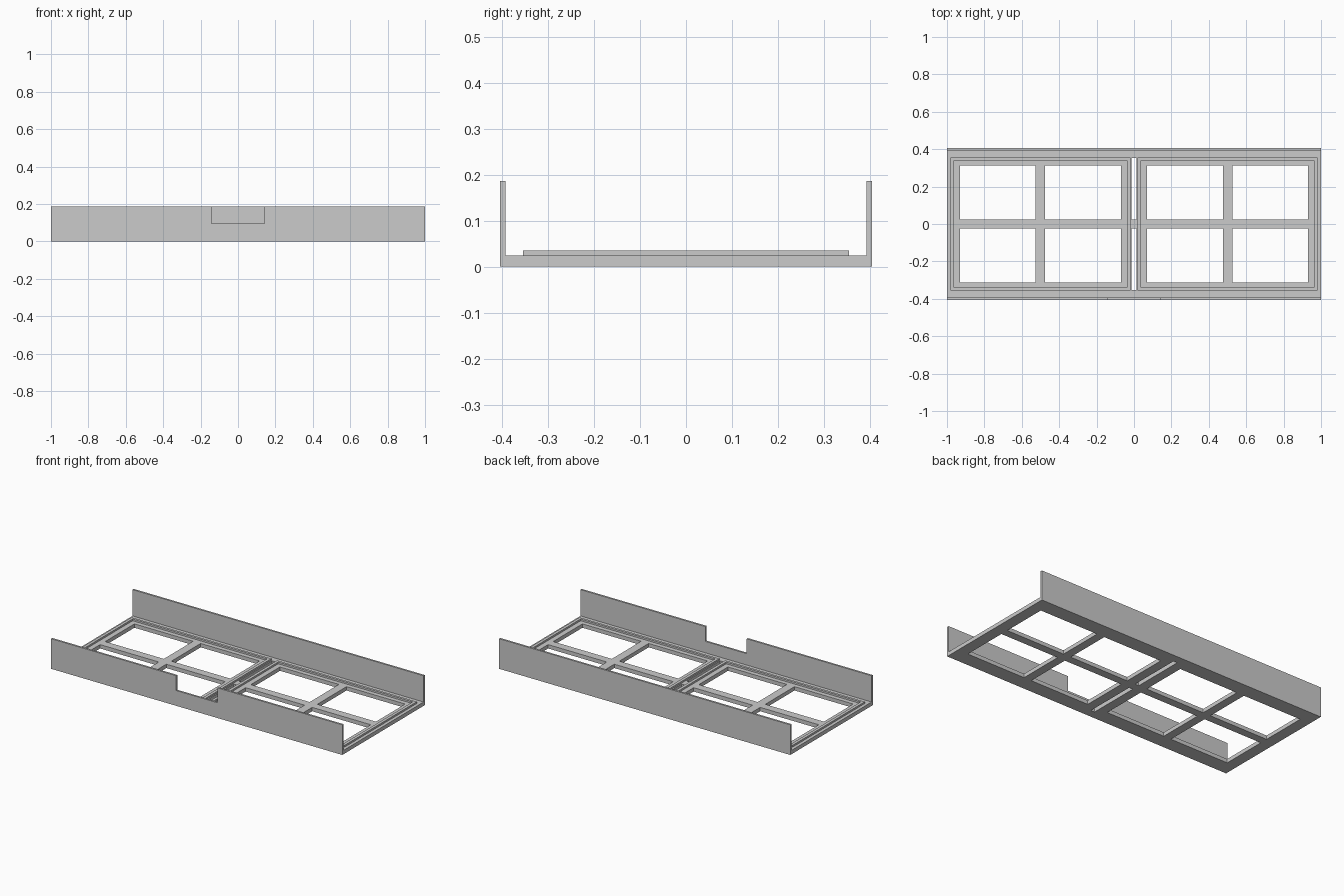
import bpy, bmesh
from mathutils import Vector

cube = bpy.data.objects.get("Cube")
if cube:
    bpy.data.objects.remove(cube, do_unlink=True)

grey = bpy.data.materials.new("plain_grey")
grey.use_nodes = True
colour = (0.6, 0.6, 0.6, 1)
grey.diffuse_color = colour
grey.node_tree.nodes["Principled BSDF"].inputs["Base Color"].default_value = colour


def cut_panel(name, us, vs, is_hole, place, depth):
    """Panel from a grid of cells, leaving out holes, extruded along depth."""
    bm = bmesh.new()
    grid = [[bm.verts.new(place(u, v)) for v in vs] for u in us]
    for i in range(len(us) - 1):
        for j in range(len(vs) - 1):
            if not is_hole((us[i] + us[i + 1]) / 2, (vs[j] + vs[j + 1]) / 2):
                bm.faces.new((grid[i][j], grid[i + 1][j],
                              grid[i + 1][j + 1], grid[i][j + 1]))
    loose = [v for v in bm.verts if not v.link_faces]
    bmesh.ops.delete(bm, geom=loose, context='VERTS')
    cap = bmesh.ops.extrude_face_region(bm, geom=bm.faces[:], use_keep_orig=True)
    moved = [g for g in cap["geom"] if isinstance(g, bmesh.types.BMVert)]
    bmesh.ops.translate(bm, vec=Vector(depth), verts=moved)
    bmesh.ops.recalc_face_normals(bm, faces=bm.faces[:])
    mesh = bpy.data.meshes.new(name)
    bm.to_mesh(mesh)
    bm.free()
    mesh.materials.append(grey)
    obj = bpy.data.objects.new(name, mesh)
    bpy.context.collection.objects.link(obj)
    return obj


def mirrored(values):
    return sorted([-v for v in values] + list(values))


LENGTH, WIDTH = 1.0, 0.405
FLOOR, RIM, TOP, WALL = 0.024, 0.035, 0.187, 0.012
BAR, SLOT = 0.025, 0.013
WINDOW_X = ((0.07, 0.475), (0.527, 0.93))
WINDOW_Y, SLOT_Y = 0.312, 0.353


# Floor with eight window openings and two narrow centre slots
def floor_hole(x, y):
    x, y = abs(x), abs(y)
    window = any(a < x < b for a, b in WINDOW_X) and BAR < y < WINDOW_Y
    return window or (x < SLOT and BAR < y < SLOT_Y)


cut_panel("floor_frame",
          mirrored([SLOT, LENGTH] + [x for pair in WINDOW_X for x in pair]),
          mirrored([BAR, WINDOW_Y, SLOT_Y, WIDTH]),
          floor_hole, lambda x, y: (x, y, 0), (0, 0, FLOOR))

# Raised rim around each half of the floor
for name, side in (("left_rim", 1), ("right_rim", -1)):
    cut_panel(name, [0.02, 0.038, 0.962, 0.98], mirrored([0.34, 0.355]),
              lambda x, y: 0.038 < x < 0.962 and abs(y) < 0.34,
              lambda x, y, s=side: (s * x, y, FLOOR), (0, 0, RIM - FLOOR))

# Side walls, the front one notched at its top edge
NOTCH, NOTCH_Z = 0.142, 0.095
cut_panel("back_wall", [-LENGTH, LENGTH], [FLOOR, TOP], lambda x, z: False,
          lambda x, z: (x, WIDTH, z), (0, -WALL, 0))
cut_panel("front_wall", mirrored([NOTCH, LENGTH]), [FLOOR, NOTCH_Z, TOP],
          lambda x, z: abs(x) < NOTCH and z > NOTCH_Z,
          lambda x, z: (x, -WIDTH, z), (0, WALL, 0))
